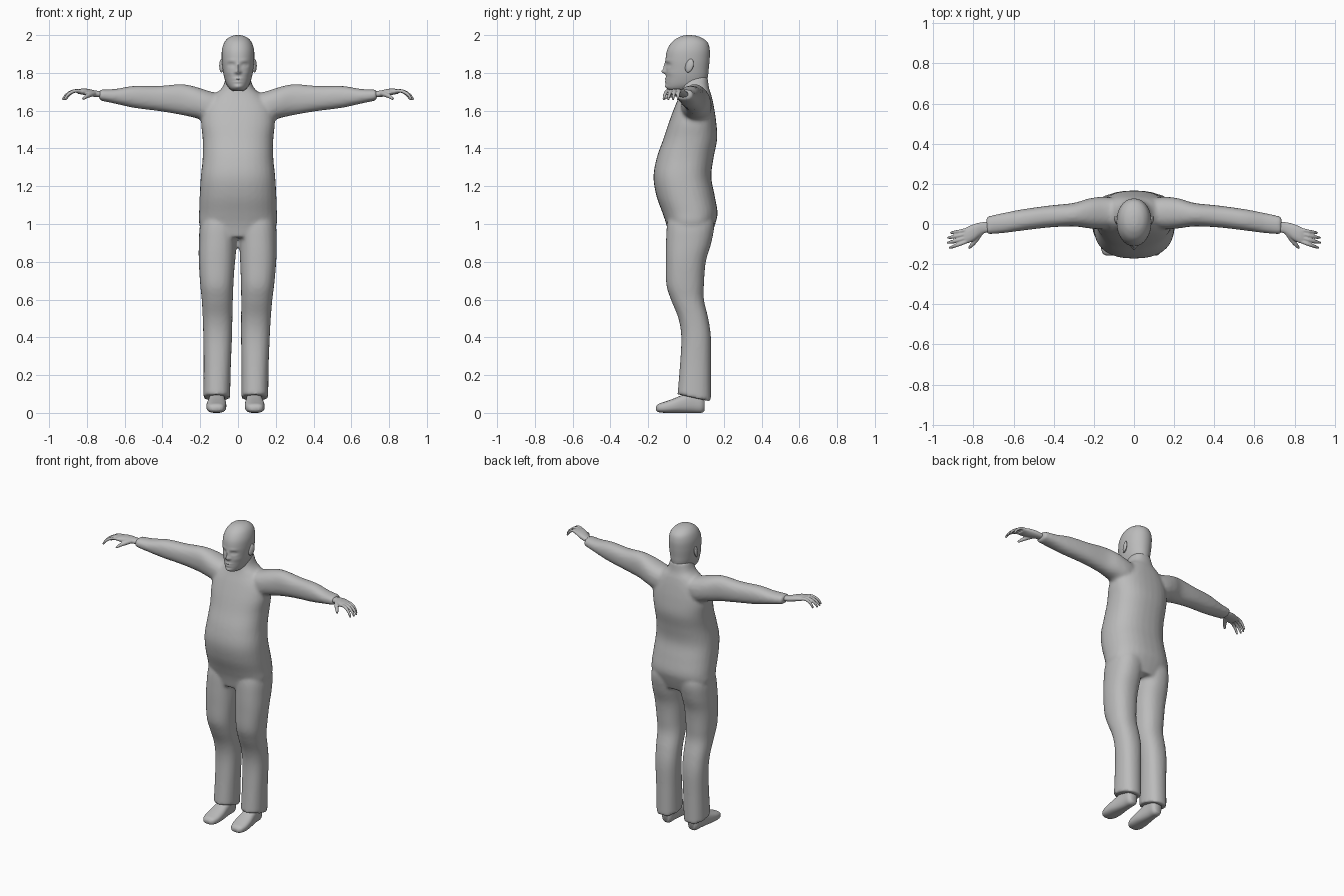
import bpy, bmesh, math
from mathutils import Vector

cube = bpy.data.objects.get("Cube")
if cube:
    bpy.data.objects.remove(cube, do_unlink=True)

grey = bpy.data.materials.new("plain grey")
grey.use_nodes = True
GREY = (0.5, 0.5, 0.5, 1)
grey.diffuse_color = GREY
grey.node_tree.nodes["Principled BSDF"].inputs["Base Color"].default_value = GREY


def spline(keys, steps):
    """Smooth interpolation through a list of equal-length tuples."""
    out = []
    last = len(keys) - 1
    for i in range(last):
        a, b, c, d = keys[max(i - 1, 0)], keys[i], keys[i + 1], keys[min(i + 2, last)]
        for s in range(steps):
            t = s / steps
            out.append([q + t / 2 * (r - p + t * (2*p - 5*q + 4*r - u + t * (3*(q - r) + u - p)))
                        for p, q, r, u in zip(a, b, c, d)])
    return out + [list(keys[-1])]


def skin(bm, rings):
    """Bridge rings of points and close both ends."""
    rows = [[bm.verts.new(p) for p in ring] for ring in rings]
    n = len(rows[0])
    for lo, hi in zip(rows, rows[1:]):
        for i in range(n):
            j = (i + 1) % n
            bm.faces.new((lo[i], lo[j], hi[j], hi[i]))
    for row in (rows[0], rows[-1]):
        bm.faces.new(row)
    return [v for row in rows for v in row]


def loft(bm, axis, keys, n=32, steps=5, power=2.3):
    """Keys: position along axis, then low/high limits of the two other axes."""
    rings = []
    for t, u0, u1, v0, v1 in spline(keys, steps):
        ring = []
        for i in range(n):
            a = math.tau * i / n
            c, s = math.cos(a), math.sin(a)
            u = (u0 + u1) / 2 + (u1 - u0) / 2 * math.copysign(abs(c) ** (2 / power), c)
            v = (v0 + v1) / 2 + (v1 - v0) / 2 * math.copysign(abs(s) ** (2 / power), s)
            ring.append((u, v, t) if axis == "z" else (t, u, v))
        rings.append(ring)
    return skin(bm, rings)


def tube(bm, keys, n=10):
    """Round tube through points given as x, y, z, radius."""
    path = spline(keys, 4)
    rings = []
    for i, k in enumerate(path):
        ahead = Vector(path[min(i + 1, len(path) - 1)][:3]) - Vector(path[max(i - 1, 0)][:3])
        side = ahead.cross(Vector((0, 0, 1))).normalized()
        up = side.cross(ahead).normalized()
        rings.append([Vector(k[:3]) + k[3] * (side * math.cos(math.tau * j / n) + up * math.sin(math.tau * j / n))
                      for j in range(n)])
    skin(bm, rings)


def finish(name, bm, mirror=False, voxel=0, smooth=0, angle=60):
    bmesh.ops.recalc_face_normals(bm, faces=bm.faces)
    mesh = bpy.data.meshes.new(name)
    bm.to_mesh(mesh)
    bm.free()
    ob = bpy.data.objects.new(name, mesh)
    bpy.context.collection.objects.link(ob)
    mesh.materials.append(grey)
    if mirror:
        mod = ob.modifiers.new("mirror", "MIRROR")
        mod.use_mirror_merge = False
    if voxel:
        mod = ob.modifiers.new("blend", "REMESH")
        mod.mode, mod.voxel_size, mod.use_smooth_shade = "VOXEL", voxel, True
    if smooth:
        mod = ob.modifiers.new("soften", "SMOOTH")
        mod.factor, mod.iterations = 0.5, smooth
    bpy.ops.object.select_all(action="DESELECT")
    ob.select_set(True)
    bpy.context.view_layer.objects.active = ob
    bpy.ops.object.shade_smooth_by_angle(angle=math.radians(angle))
    return ob


# Clothed body: torso, legs and sleeves blended into one skin
bm = bmesh.new()
torso = [(.93, .17, -.09, .13), (1, .205, -.105, .155), (1.06, .206, -.125, .167),
         (1.15, .203, -.157, .152), (1.25, .197, -.172, .134), (1.35, .187, -.155, .146),
         (1.45, .187, -.12, .165), (1.54, .195, -.09, .16), (1.62, .18, -.06, .148),
         (1.68, .13, -.035, .135), (1.72, .085, -.025, .122), (1.78, .062, -.02, .115)]
loft(bm, "z", [(z, -w, w, f, b) for z, w, f, b in torso], power=2.4)

leg = [(.08, .03, .172, -.045, .132), (.25, .028, .172, -.032, .132), (.4, .024, .176, -.025, .132),
       (.5, .023, .18, -.04, .118), (.6, .022, .187, -.08, .095), (.68, .02, .196, -.104, .095),
       (.8, .014, .205, -.107, .105), (.9, .008, .206, -.106, .134), (1, 0, .2, -.1, .15),
       (1.08, 0, .17, -.08, .13)]
sleeve = [(.04, 0, .12, 1.57, 1.68), (.14, -.025, .135, 1.54, 1.7), (.22, -.022, .128, 1.56, 1.725),
          (.3, -.012, .105, 1.578, 1.74), (.42, -.017, .092, 1.598, 1.731), (.55, -.032, .074, 1.615, 1.731),
          (.65, -.045, .055, 1.637, 1.715), (.735, -.052, .037, 1.655, 1.712)]
for side in (1, -1):
    limb = loft(bm, "z", leg)
    for v in limb:
        # trouser hem hangs lower at the heel
        if v.co.z < .3:
            v.co.z -= (v.co.y - .04) * .3 * (1 - v.co.z / .3)
        v.co.x *= side
        v.co.x -= .013 * max(0, 1 - v.co.z)
    for v in loft(bm, "x", sleeve):
        v.co.x *= side
finish("clothed_body", bm, voxel=.011, smooth=3)

# Head: lofted skull and jaw, then features raised or sunk on the face
bm = bmesh.new()
skull = [(1.705, .03, -.075, .04), (1.717, .045, -.1, .07), (1.74, .061, -.106, .105), (1.78, .074, -.106, .116),
         (1.82, .081, -.107, .12), (1.87, .086, -.108, .125), (1.92, .085, -.1, .126),
         (1.96, .073, -.077, .115), (1.985, .052, -.045, .085), (1.997, .025, -.015, .05), (2, .005, .01, .02)]
head = loft(bm, "z", [(z, -w, w, f, b) for z, w, f, b in skull], n=72, steps=7, power=2.1)
# feature: x, z, width, height, push forward
features = [(0, 1.807, .012, .012, .02), (0, 1.83, .008, .022, .011), (0, 1.767, .022, .006, .007),
            (0, 1.753, .018, .005, .006), (0, 1.728, .02, .01, .006), (0, 1.76, .025, .0025, -.005),
            (.035, 1.842, .017, .01, -.012), (.035, 1.841, .009, .006, .007), (.035, 1.866, .022, .007, .003),
            (.05, 1.8, .018, .015, .003), (.013, 1.803, .006, .006, .006)]
for v in head:
    if v.co.y < 0:
        x, z = v.co.x, v.co.z
        for fx, fz, w, h, push in features:
            for cx in {fx, -fx}:
                v.co.y -= push * math.exp(-((x - cx) / w) ** 2 - ((z - fz) / h) ** 2)
finish("head", bm)

# Ears
bm = bmesh.new()
ear = bmesh.ops.create_uvsphere(bm, u_segments=16, v_segments=10, radius=1)["verts"]
for v in ear:
    x, y, z = v.co
    v.co = (.087 + .011 * x + .006 * y, .018 + .022 * y + .007 * z, 1.838 + .036 * z)
finish("ears", bm, mirror=True)

# Hands: palm, four curled fingers and a thumb
bm = bmesh.new()
palm = [(.7, -.036, .014, 1.668, 1.702), (.75, -.048, .01, 1.672, 1.706), (.79, -.078, .002, 1.677, 1.715),
        (.825, -.095, -.012, 1.685, 1.717), (.85, -.095, -.025, 1.69, 1.712)]
loft(bm, "x", palm, n=20)
for i in range(4):
    y = -.087 + .019 * i
    reach = (.075, .084, .083, .068)[i]
    fan = (-.032, -.026, -.02, -.014)[i]
    tube(bm, [(.825, y + .004, 1.702, .0095), (.84 + reach * .35, y + fan * .4, 1.704, .0095),
              (.845 + reach * .75, y + fan * .8, 1.684, .0085), (.845 + reach, y + fan, 1.656, .0055)])
tube(bm, [(.765, -.045, 1.69, .014), (.79, -.082, 1.682, .013), (.808, -.105, 1.672, .01),
          (.822, -.121, 1.66, .006)])
finish("hands", bm, mirror=True, voxel=.004, smooth=2)

# Shoes
bm = bmesh.new()
shoe = [(-.158, .022, 0.012, .034), (-.145, .04, .004, .048), (-.11, .051, 0, .06), (-.06, .052, 0, .078),
        (-.01, .046, 0, .1), (.04, .041, 0, .125), (.08, .038, 0, .125), (.098, .026, .01, .11)]
for side in (1, -1):
    for v in loft(bm, "x", [(y, -w, w, lo, hi) for y, w, lo, hi in shoe], n=28, power=2.6):
        y, x, z = v.co
        toe_out = side * .006 * (1 - y / .1)
        v.co = (side * .096 - .013 + x + toe_out * .5, y, z)
finish("shoes", bm)
